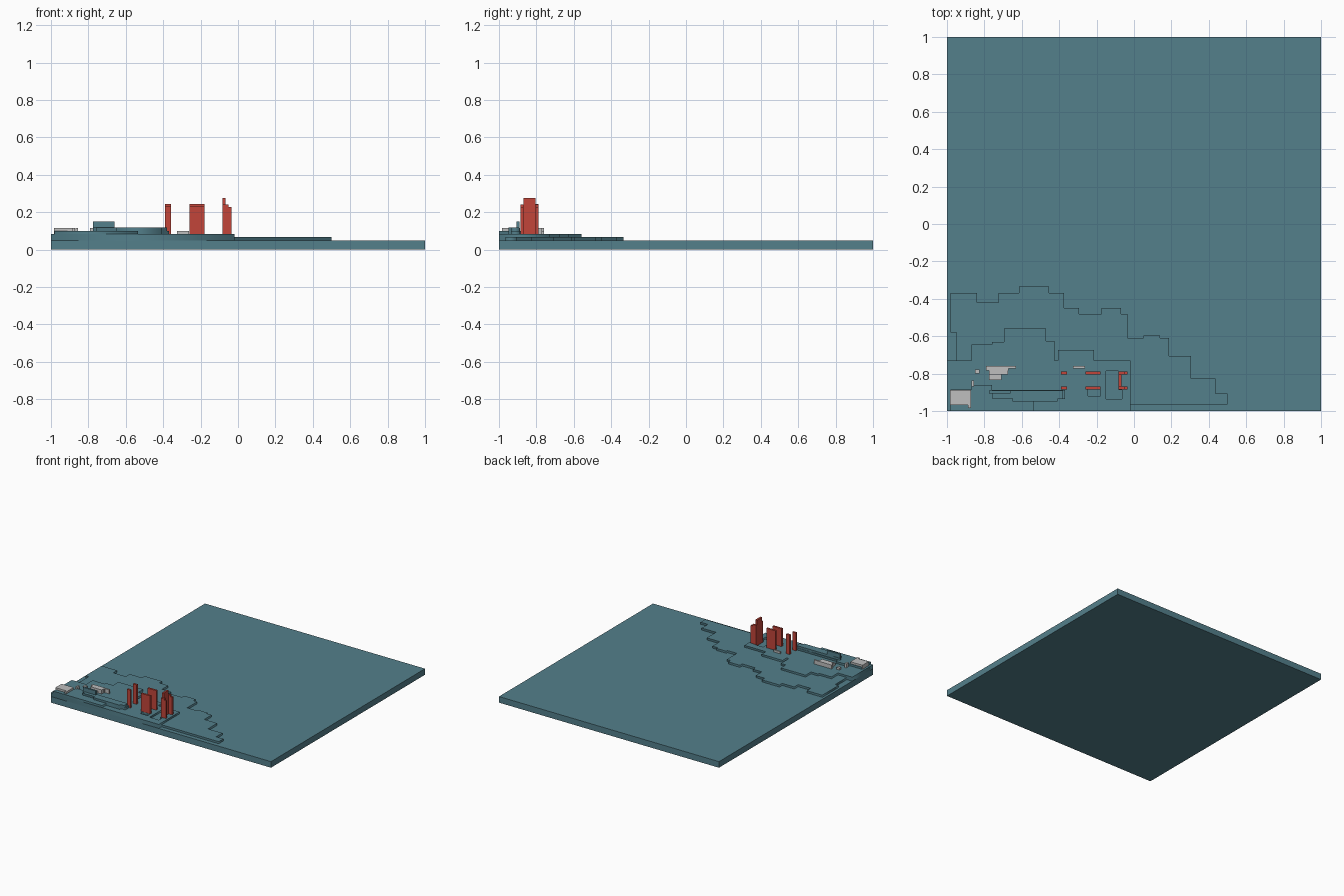
import bpy

if "Cube" in bpy.data.objects:
    bpy.data.objects.remove(bpy.data.objects["Cube"])


def material(name, rgb):
    m = bpy.data.materials.new(name)
    m.diffuse_color = (*rgb, 1)
    m.use_nodes = True
    m.node_tree.nodes["Principled BSDF"].inputs["Base Color"].default_value = m.diffuse_color
    return m


TEAL = material("slate_teal", (0.088, 0.215, 0.26))
RED = material("brick_red", (0.54, 0.06, 0.042))
GREY = material("light_grey", (0.52, 0.52, 0.52))


def plate(name, outlines, z0, z1, mat):
    """Flat-filled outline with optional holes, extruded from z0 to z1."""
    cu = bpy.data.curves.new(name, 'CURVE')
    cu.dimensions = '2D'
    cu.fill_mode = 'BOTH'
    cu.extrude = (z1 - z0) / 2
    for pts in outlines:
        sp = cu.splines.new('POLY')
        sp.points.add(len(pts) - 1)
        for p, (x, y) in zip(sp.points, pts):
            p.co = (x, y, 0, 1)
        sp.use_cyclic_u = True
    ob = bpy.data.objects.new(name, cu)
    ob.location.z = (z0 + z1) / 2
    bpy.context.collection.objects.link(ob)
    cu.materials.append(mat)
    bpy.ops.object.select_all(action='DESELECT')
    ob.select_set(True)
    bpy.context.view_layer.objects.active = ob
    bpy.ops.object.convert(target='MESH')
    return ob


def rect(x0, x1, y0, y1):
    return [(x0, y0), (x1, y0), (x1, y1), (x0, y1)]


def box(name, x0, x1, y0, y1, z0, z1, mat):
    bpy.ops.mesh.primitive_cube_add(
        size=1, location=((x0 + x1) / 2, (y0 + y1) / 2, (z0 + z1) / 2))
    ob = bpy.context.object
    ob.name = name
    ob.scale = (x1 - x0, y1 - y0, z1 - z0)
    bpy.ops.object.transform_apply(location=False, rotation=False, scale=True)
    ob.data.materials.append(mat)


def stairs(start, turns):
    """Stepped edge: each turn goes sideways to x, then up or down to y."""
    pts = [start]
    for x, y in turns:
        pts += [(x, pts[-1][1]), (x, y)]
    return pts


# Terrain slab and stepped terraces
box("ground_slab", -1, 1, -1, 1, 0, 0.05, TEAL)

low_edge = stairs((-0.98, -0.37), [
    (-0.84, -0.42), (-0.725, -0.37), (-0.615, -0.335), (-0.455, -0.37),
    (-0.375, -0.45), (-0.295, -0.48), (-0.175, -0.45), (-0.07, -0.48),
    (-0.035, -0.61), (0.05, -0.595), (0.14, -0.61), (0.187, -0.705),
    (0.305, -0.825), (0.435, -0.905), (0.5, -0.965), (-0.02, -1)])
plate("low_terrace", [low_edge + [(-1, -1), (-1, -0.73), (-0.95, -0.73),
                                  (-0.95, -0.58), (-0.98, -0.58)]],
      0.05, 0.067, TEAL)

mid_edge = stairs((-1, -0.73), [
    (-0.87, -0.645), (-0.76, -0.63), (-0.695, -0.56), (-0.47, -0.625),
    (-0.425, -0.73), (-0.405, -0.675), (-0.215, -0.73), (-0.02, -1)])
pits = [rect(-0.15, -0.065, -0.935, -0.887), rect(-0.15, -0.082, -0.886, -0.785),
        rect(-0.245, -0.178, -0.92, -0.886)]
# The larger pit is one L-shaped hole so the tower keeps solid footing
large_pit = [(-0.15, -0.935), (-0.065, -0.935), (-0.065, -0.887),
             (-0.082, -0.887), (-0.082, -0.785), (-0.15, -0.785)]
plate("middle_terrace", [mid_edge + [(-1, -1)], large_pit, pits[2]],
      0.067, 0.083, TEAL)

plate("upper_terrace", [[
    (-0.98, -1), (-0.535, -1), (-0.535, -0.935), (-0.37, -0.935),
    (-0.37, -0.888), (-0.76, -0.888), (-0.76, -0.86), (-0.87, -0.86),
    (-0.87, -0.885), (-0.98, -0.885)]], 0.083, 0.1, TEAL)
plate("ridge", [[
    (-0.775, -0.905), (-0.76, -0.905), (-0.76, -0.932), (-0.65, -0.932),
    (-0.65, -0.95), (-0.41, -0.95), (-0.41, -0.935), (-0.38, -0.935),
    (-0.38, -0.89), (-0.775, -0.89)]], 0.083, 0.117, TEAL)
box("ridge_wall", -0.775, -0.66, -0.905, -0.89, 0.083, 0.15, TEAL)

# Red towers: paired front and back panels
for side, y0, y1, top in (("front", -0.885, -0.869, 0.23),
                          ("back", -0.805, -0.789, 0.243)):
    box(side + "_narrow_tower", -0.39, -0.358, y0, y1, 0.083, top, RED)
    box(side + "_wide_tower", -0.26, -0.178, y0, y1, 0.083, top, RED)
    box(side + "_tower_wing_inner", -0.082, -0.05, y0, y1, 0.067, 0.24, RED)
    box(side + "_tower_wing_outer", -0.05, -0.035, y0, y1, 0.067, 0.228, RED)
box("tower_spine", -0.082, -0.066, -0.869, -0.805, 0.067, 0.277, RED)

# Pale stone blocks
for name, x0, x1, y0, y1, top in (
        ("corner_stone", -0.983, -0.872, -0.968, -0.888, 0.116),
        ("corner_chip", -0.887, -0.872, -0.985, -0.968, 0.116),
        ("slim_stone", -0.87, -0.855, -0.87, -0.838, 0.116),
        ("small_stone", -0.85, -0.825, -0.8, -0.778, 0.1),
        ("long_stone", -0.79, -0.67, -0.782, -0.759, 0.116),
        ("middle_stone", -0.775, -0.675, -0.805, -0.782, 0.116),
        ("short_stone", -0.775, -0.708, -0.835, -0.805, 0.1),
        ("end_stone", -0.67, -0.63, -0.772, -0.759, 0.116),
        ("lone_stone", -0.325, -0.262, -0.772, -0.759, 0.1)):
    box(name, x0, x1, y0, y1, 0.083, top, GREY)
